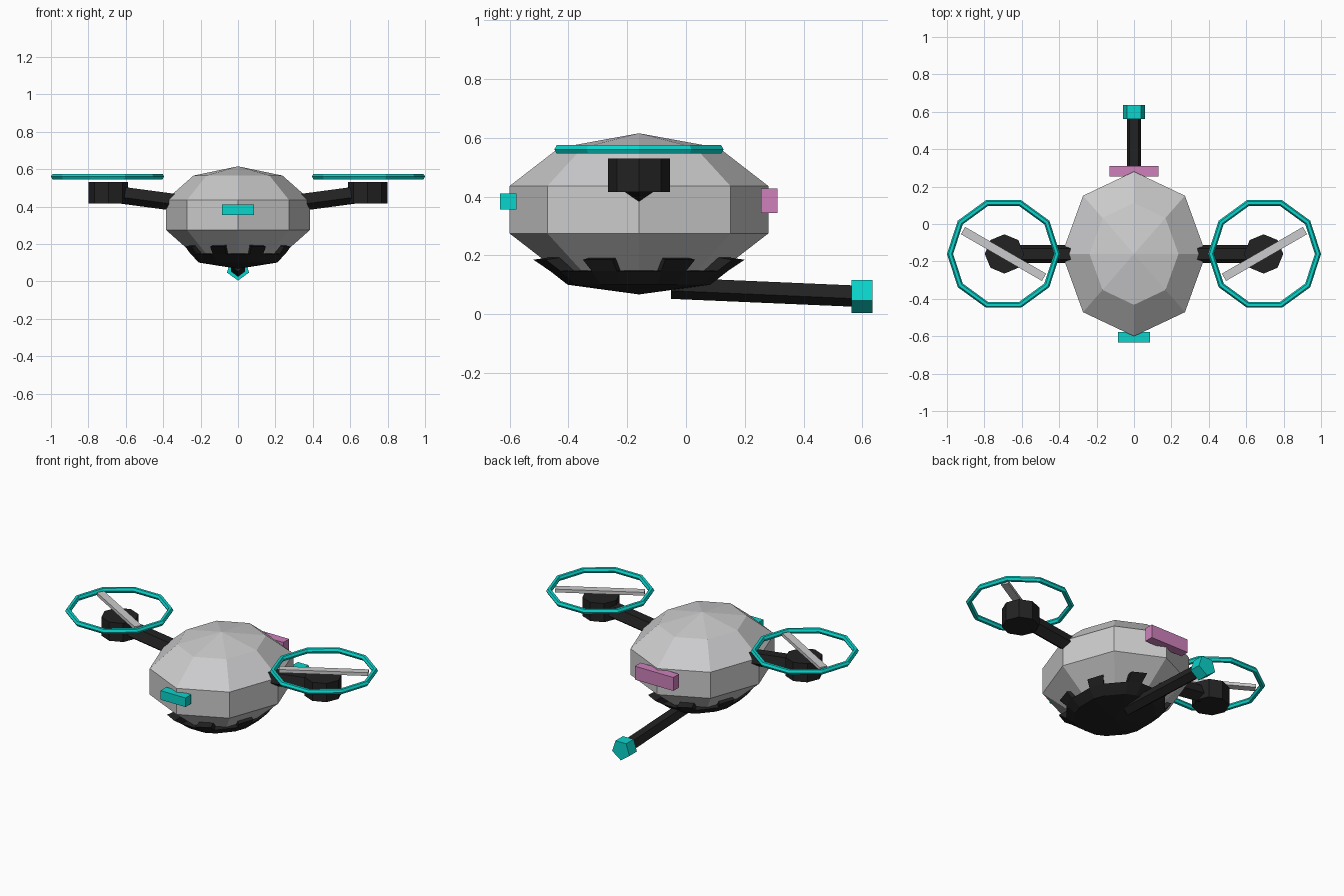
import bpy, bmesh, math
from mathutils import Vector, Matrix

if "Cube" in bpy.data.objects:
    bpy.data.objects.remove(bpy.data.objects["Cube"])

CY = -0.16  # hull and rotor centre line


def material(name, rgb):
    m = bpy.data.materials.new(name)
    m.diffuse_color = (*rgb, 1)
    m.use_nodes = True
    m.node_tree.nodes["Principled BSDF"].inputs["Base Color"].default_value = m.diffuse_color
    return m


GREY = material("light_grey", (0.60, 0.60, 0.61))
BLACK = material("charcoal", (0.016, 0.016, 0.016))
TEAL = material("teal", (0.003, 0.66, 0.60))
PINK = material("pink", (0.62, 0.22, 0.50))


def finish(bm, name, mat):
    bmesh.ops.recalc_face_normals(bm, faces=bm.faces)
    me = bpy.data.meshes.new(name)
    bm.to_mesh(me)
    bm.free()
    me.materials.append(mat)
    ob = bpy.data.objects.new(name, me)
    bpy.context.collection.objects.link(ob)
    return ob


def box(name, mat, centre, size, angle=0):
    bm = bmesh.new()
    m = Matrix.Translation(centre) @ Matrix.Rotation(angle, 4, 'Z') @ Matrix.Diagonal((*size, 1))
    bmesh.ops.create_cube(bm, size=1, matrix=m)
    return finish(bm, name, mat)


def rod(name, mat, a, b, radius, sides):
    """Prism from a to b; a horizontal rod has a corner pointing down."""
    a, b = Vector(a), Vector(b)
    axis = (b - a).normalized()
    down = Vector((0, 0, -1)) if abs(axis.z) < 0.9 else Vector((1, 0, 0))
    u = (down - axis * down.dot(axis)).normalized()
    v = axis.cross(u)
    bm = bmesh.new()
    ends = []
    for p in (a, b):
        ends.append([bm.verts.new(p + radius * (u * math.cos(t) + v * math.sin(t)))
                     for t in (math.tau * i / sides for i in range(sides))])
    for i in range(sides):
        j = (i + 1) % sides
        bm.faces.new((ends[0][i], ends[0][j], ends[1][j], ends[1][i]))
    bm.faces.new(ends[0])
    bm.faces.new(ends[1])
    return finish(bm, name, mat)


def guard_ring(name, mat, centre, major, minor, segs=10, sides=6):
    bm = bmesh.new()
    rows = []
    for i in range(segs):
        t = math.tau * i / segs
        row = []
        for k in range(sides):
            p = math.tau * k / sides
            r = major + minor * math.cos(p)
            row.append(bm.verts.new(Vector(centre) + Vector(
                (r * math.cos(t), r * math.sin(t), minor * math.sin(p)))))
        rows.append(row)
    for i in range(segs):
        for k in range(sides):
            n, q = (i + 1) % segs, (k + 1) % sides
            bm.faces.new((rows[i][k], rows[n][k], rows[n][q], rows[i][q]))
    return finish(bm, name, mat)


# Faceted hull
bm = bmesh.new()
bmesh.ops.create_uvsphere(bm, u_segments=8, v_segments=5, radius=1,
                          matrix=Matrix.Translation((0, CY, 0.355)) @ Matrix.Diagonal((0.405, 0.463, 0.26, 1)))
finish(bm, "hull", GREY)

# Belly bowl with eight teeth gripping the flat facets of the hull
bm = bmesh.new()


def bowl_point(deg, rx, ry, z):
    t = math.radians(deg)
    return bm.verts.new((rx * math.sin(t), CY - ry * math.cos(t), z))


angles = [45 * k + d for k in range(8) for d in (14, 31)]
profile = [(0.215, 0.25, 0.10), (0.262, 0.312, 0.147), (0.29, 0.37, 0.185), (0.25, 0.30, 0.195)]
rings = [[bowl_point(a, *p) for a in angles] for p in profile]
inner = [bowl_point(a, 0.21, 0.24, 0.15) for a in angles]
pole = bm.verts.new((0, CY, 0.067))
n = len(angles)
for i in range(n):
    j = (i + 1) % n
    bm.faces.new((pole, rings[0][i], rings[0][j]))
    bm.faces.new((rings[0][i], rings[0][j], rings[1][j], rings[1][i]))
    if i % 2 == 0:  # tooth
        bm.faces.new((rings[1][i], rings[1][j], rings[2][j], rings[2][i]))
        bm.faces.new((rings[2][i], rings[2][j], rings[3][j], rings[3][i]))
        bm.faces.new((rings[3][i], rings[3][j], inner[j], inner[i]))
        for s in (i, j):
            bm.faces.new((rings[1][s], rings[2][s], rings[3][s], inner[s]))
    else:  # gap
        bm.faces.new((rings[1][i], rings[1][j], inner[j], inner[i]))
finish(bm, "belly_bowl", BLACK)

# Rotor assemblies on both sides
for s, side in ((-1, "left"), (1, "right")):
    x = s * 0.6975
    rod(side + "_arm", BLACK, (s * 0.30, CY, 0.422), (s * 0.69, CY, 0.474), 0.05, 5)
    rod(side + "_motor", BLACK, (s * 0.693, CY, 0.415), (s * 0.693, CY, 0.53), 0.105, 8)
    box(side + "_blade", GREY, (x, CY, 0.56), (0.5, 0.045, 0.02), s * math.radians(30))
    guard_ring(side + "_guard_ring", TEAL, (x, CY, 0.56), 0.286, 0.0165)

# Front sensor and rear light
box("front_sensor", TEAL, (0, -0.605, 0.383), (0.17, 0.056, 0.056))
box("rear_light", PINK, (0, 0.283, 0.385), (0.262, 0.056, 0.083))

# Tail boom and tip
rod("tail_boom", BLACK, (0, -0.05, 0.092), (0, 0.60, 0.064), 0.04, 5)
rod("tail_tip", TEAL, (0, 0.562, 0.066), (0, 0.635, 0.066), 0.062, 5)
